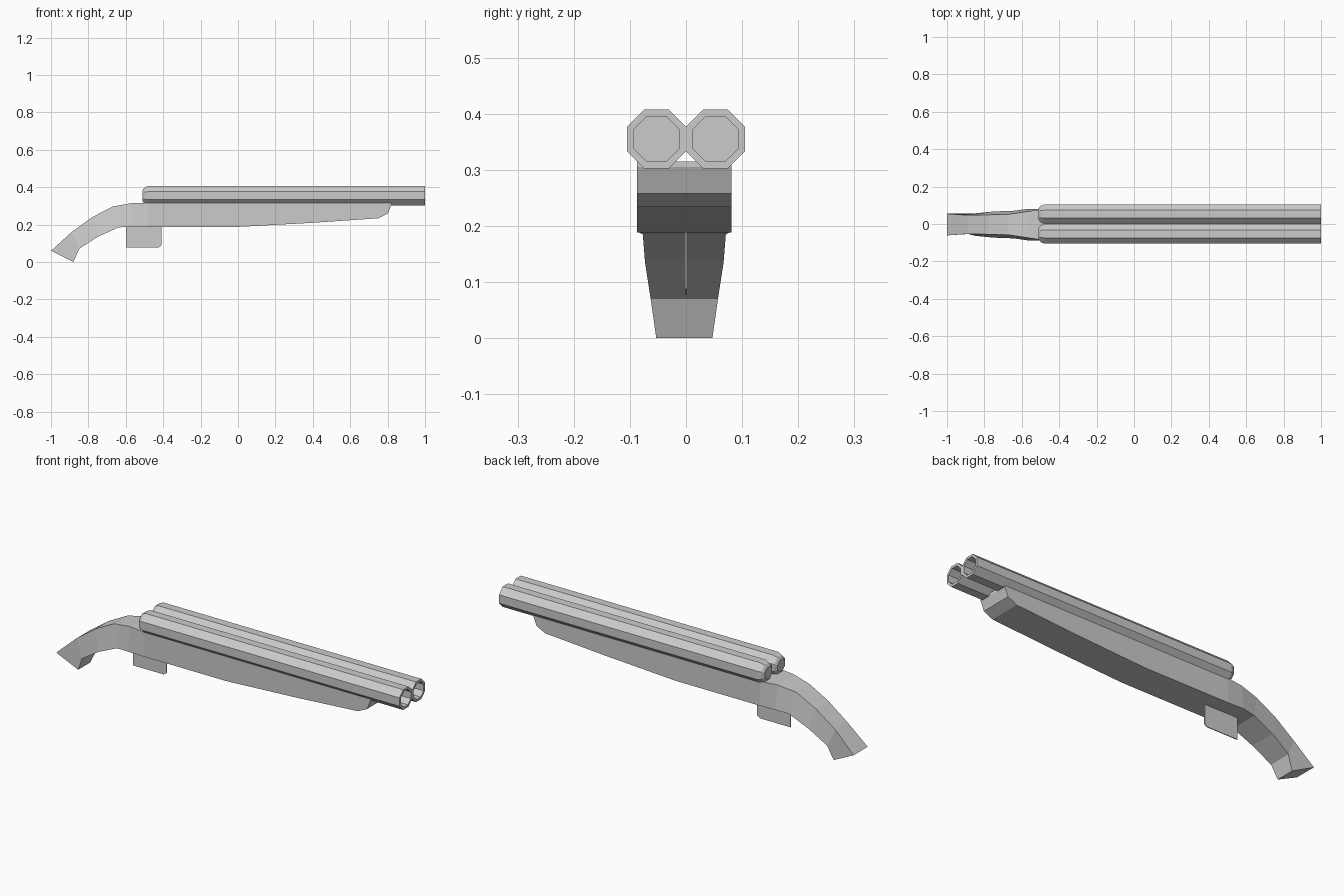
import bpy, bmesh, math

cube = bpy.data.objects.get("Cube")
if cube:
    bpy.data.objects.remove(cube, do_unlink=True)

grey = bpy.data.materials.new("plain_grey")
grey.use_nodes = True
colour = (0.6, 0.6, 0.6, 1)
grey.diffuse_color = colour
grey.node_tree.nodes["Principled BSDF"].inputs["Base Color"].default_value = colour


def loft(name, rings):
    """Skin a list of equal-sized rings of points and cap both ends."""
    bm = bmesh.new()
    loops = [[bm.verts.new(p) for p in ring] for ring in rings]
    for a, b in zip(loops, loops[1:]):
        for i in range(len(a)):
            j = (i + 1) % len(a)
            bm.faces.new((a[i], a[j], b[j], b[i]))
    bm.faces.new(loops[0])
    bm.faces.new(loops[-1])
    bmesh.ops.recalc_face_normals(bm, faces=bm.faces)
    mesh = bpy.data.meshes.new(name)
    bm.to_mesh(mesh)
    bm.free()
    mesh.materials.append(grey)
    obj = bpy.data.objects.new(name, mesh)
    bpy.context.collection.objects.link(obj)
    return obj


def octagon(x, y, apothem):
    r = apothem / math.cos(math.pi / 8)
    angles = [math.pi / 8 + i * math.pi / 4 for i in range(8)]
    return [(x, y + r * math.cos(a), 0.355 + r * math.sin(a)) for a in angles]


# Twin eight-sided barrels: rounded breech, open muzzle and deep bore
barrel_profile = [(-0.51, 0.03), (-0.50, 0.044), (-0.48, 0.0525),
                  (1.0, 0.0525), (1.0, 0.0405), (-0.45, 0.0405)]
for side, y in (("right", -0.0525), ("left", 0.0525)):
    loft(side + "_barrel", [octagon(x, y, a) for x, a in barrel_profile])

# Stock sections: top x, top z, top half width, bottom x, bottom z, bottom half width
stock_sections = [
    (-1.00, 0.06, 0.058, -0.88, 0.00, 0.05),
    (-0.89, 0.16, 0.05, -0.85, 0.07, 0.06),
    (-0.78, 0.24, 0.052, -0.75, 0.135, 0.07),
    (-0.67, 0.297, 0.055, -0.64, 0.185, 0.074),
    (-0.57, 0.315, 0.07, -0.57, 0.19, 0.084),
    (-0.48, 0.315, 0.084, -0.48, 0.188, 0.084),
    (0.00, 0.315, 0.084, 0.00, 0.188, 0.084),
    (0.40, 0.315, 0.084, 0.40, 0.21, 0.084),
    (0.75, 0.315, 0.084, 0.75, 0.234, 0.084),
    (0.80, 0.315, 0.084, 0.80, 0.258, 0.084),
    (0.82, 0.315, 0.084, 0.82, 0.305, 0.084),
]
rings = []
for tx, tz, tw, bx, bz, bw in stock_sections:
    c = -0.003
    rings.append([(tx, c - tw, tz), (tx, c + tw, tz), (bx, c + bw, bz), (bx, c - bw, bz)])
loft("stock", rings)

# Thin trigger plate under the stock
t = 0.002
plate_outline = [(-0.60, 0.20), (-0.60, 0.078), (-0.425, 0.078), (-0.41, 0.088), (-0.41, 0.20)]
loft("trigger_plate", [[(x, y, z) for x, z in plate_outline] for y in (-t, t)])
